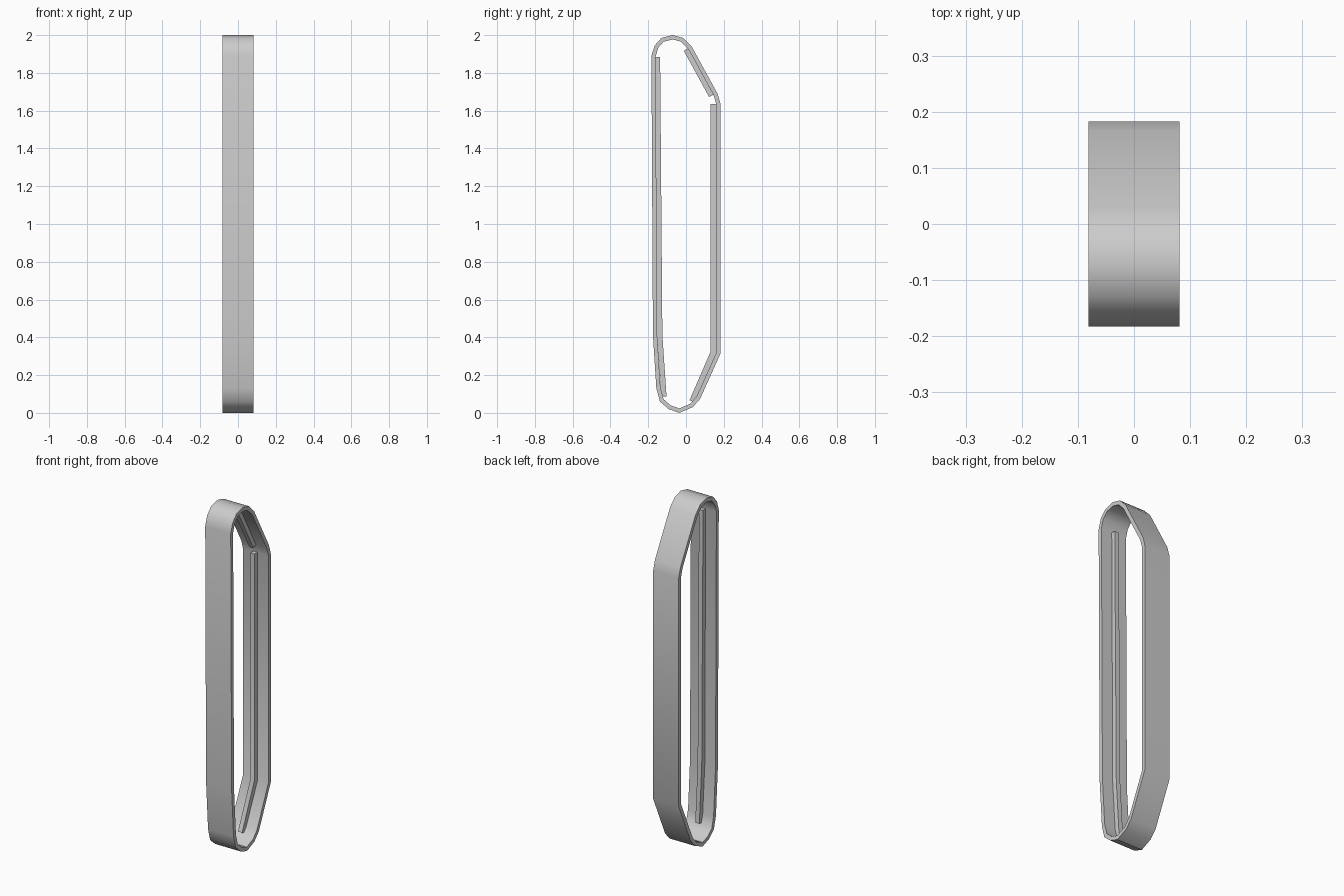
import bpy, bmesh, math
from mathutils import Vector

if "Cube" in bpy.data.objects:
    bpy.data.objects.remove(bpy.data.objects["Cube"])


def offset(pts, d, closed):
    """Mitred offset of a (y, z) path to its right-hand side."""
    out, n = [], len(pts)
    for i, p in enumerate(pts):
        p = Vector(p)
        normals = []
        for a, b in ((i - 1, i), (i, i + 1)):
            if closed or (a >= 0 and b < n):
                e = (Vector(pts[b % n]) - Vector(pts[a % n])).normalized()
                normals.append(Vector((e.y, -e.x)))
        m = sum(normals, Vector((0, 0))).normalized()
        out.append(p + m * d / m.dot(normals[0]))
    return out


def strip(name, path, thick, width, closed=False):
    """Rectangular section swept along a path in the yz plane."""
    inner = offset(path, thick, closed)
    bm = bmesh.new()
    h = width / 2
    rings = []
    for o, i in zip(path, inner):
        rings.append([bm.verts.new((x, q[0], q[1])) for x, q in
                      ((-h, o), (h, o), (h, i), (-h, i))])
    n = len(rings)
    for k in range(n if closed else n - 1):
        a, b = rings[k], rings[(k + 1) % n]
        for j in range(4):
            l = (j + 1) % 4
            bm.faces.new((a[j], a[l], b[l], b[j]))
    if not closed:
        bm.faces.new(rings[0])
        bm.faces.new(rings[-1])
    bmesh.ops.recalc_face_normals(bm, faces=bm.faces)
    me = bpy.data.meshes.new(name)
    bm.to_mesh(me)
    bm.free()
    ob = bpy.data.objects.new(name, me)
    bpy.context.collection.objects.link(ob)
    bpy.ops.object.select_all(action='DESELECT')
    bpy.context.view_layer.objects.active = ob
    ob.select_set(True)
    bpy.ops.object.shade_smooth_by_angle(angle=math.radians(40))
    return ob


# Main belt loop, clockwise in (y, z)
belt = [(-0.07, 2.0), (-0.015, 1.985), (0.03, 1.94), (0.167, 1.69),
        (0.183, 1.635), (0.183, 0.315), (0.075, 0.075), (0.035, 0.03),
        (-0.035, 0.0), (-0.092, 0.02), (-0.138, 0.06), (-0.157, 0.13),
        (-0.175, 0.41), (-0.183, 1.89), (-0.166, 1.945), (-0.13, 1.985)]
strip("belt", belt, 0.022, 0.163, True)

# Raised guide ribs on the inside of the belt
RIB = 0.026
strip("rib_upper_back", [(0.012, 1.93), (0.146, 1.685)], 0.027, RIB)
strip("rib_back", [(0.162, 1.635), (0.162, 0.32), (0.047, 0.055)], 0.031, RIB)
strip("rib_front", [(-0.131, 0.085), (-0.153, 0.41), (-0.165, 1.885)], 0.028, RIB)
